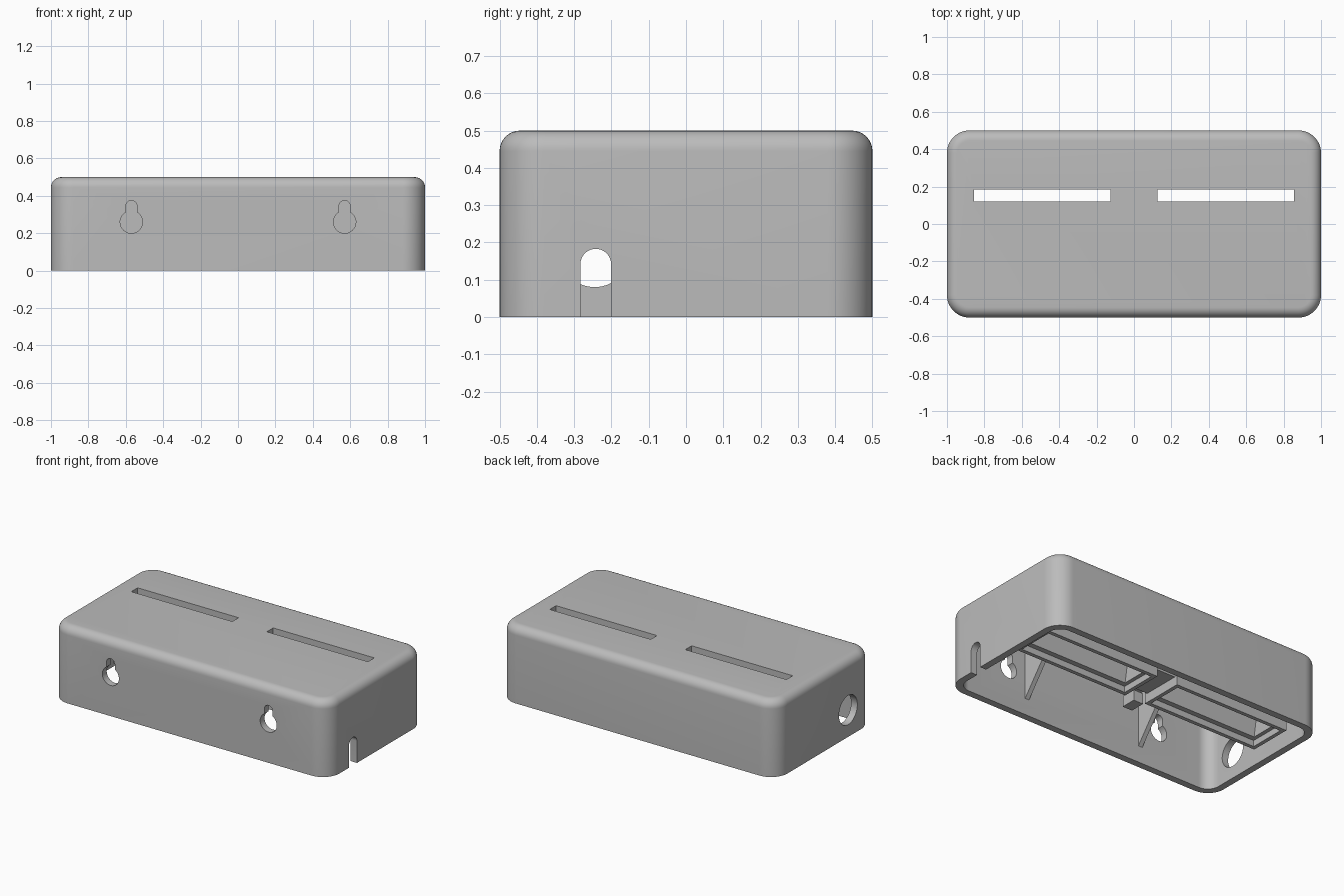
import bpy, bmesh, math
from mathutils import Vector

cube = bpy.data.objects.get("Cube")
if cube:
    bpy.data.objects.remove(cube, do_unlink=True)

grey = bpy.data.materials.new("plain_grey")
grey.use_nodes = True
COLOUR = (0.5, 0.5, 0.5, 1)
grey.diffuse_color = COLOUR
grey.node_tree.nodes["Principled BSDF"].inputs["Base Color"].default_value = COLOUR

WALL = 0.045
ROOF = 0.5 - WALL


def finish(name, bm):
    bmesh.ops.recalc_face_normals(bm, faces=bm.faces)
    mesh = bpy.data.meshes.new(name)
    bm.to_mesh(mesh)
    bm.free()
    mesh.materials.append(grey)
    obj = bpy.data.objects.new(name, mesh)
    bpy.context.collection.objects.link(obj)
    return obj


def make_box(bm, low, high):
    low, high = Vector(low), Vector(high)
    verts = bmesh.ops.create_cube(bm, size=1)["verts"]
    for v in verts:
        v.co = (low + high) / 2 + v.co * (high - low)


def box(name, low, high):
    bm = bmesh.new()
    make_box(bm, low, high)
    return finish(name, bm)


def rounded_box(name, low, high, corner, fillet):
    """Box with round upright corners and a filleted top rim."""
    bm = bmesh.new()
    make_box(bm, low, high)
    upright = [e for e in bm.edges if abs(e.verts[0].co.z - e.verts[1].co.z) > 0.1]
    bmesh.ops.bevel(bm, geom=upright, offset=corner, segments=12, profile=0.5, affect='EDGES')
    rim = [e for e in bm.edges if all(v.co.z > high[2] - 0.001 for v in e.verts)]
    bmesh.ops.bevel(bm, geom=rim, offset=fillet, segments=8, profile=0.5, affect='EDGES')
    return finish(name, bm)


def prism(name, profile, axis, start, end):
    """Extrude a 2D outline (across, z) along the x or y axis."""
    bm = bmesh.new()
    place = (lambda a, z: (start, a, z)) if axis == 'x' else (lambda a, z: (a, start, z))
    face = bm.faces.new([bm.verts.new(place(a, z)) for a, z in profile])
    new = bmesh.ops.extrude_face_region(bm, geom=[face])["geom"]
    shift = Vector((end - start, 0, 0)) if axis == 'x' else Vector((0, end - start, 0))
    bmesh.ops.translate(bm, vec=shift, verts=[g for g in new if isinstance(g, bmesh.types.BMVert)])
    return finish(name, bm)


def arc(centre, z, radius, start, end, steps):
    angles = [math.radians(start + (end - start) * i / steps) for i in range(steps + 1)]
    return [(centre + radius * math.cos(a), z + radius * math.sin(a)) for a in angles]


def cut(target, cutter):
    mod = target.modifiers.new("cut", 'BOOLEAN')
    mod.object = cutter
    mod.operation = 'DIFFERENCE'
    mod.solver = 'EXACT'
    bpy.context.view_layer.objects.active = target
    bpy.ops.object.modifier_apply(modifier=mod.name)
    bpy.data.objects.remove(cutter, do_unlink=True)


# Hollow housing, open underneath
housing = rounded_box("housing", (-1, -0.5, 0), (1, 0.5, 0.5), 0.12, 0.055)
cut(housing, rounded_box("cavity", (-1 + WALL, -0.5 + WALL, -0.1),
                         (1 - WALL, 0.5 - WALL, ROOF), 0.08, 0.02))

# Arched cable notch on the left wall, round cable hole on the right wall
arch = arc(-0.242, 0.142, 0.041, 0, 180, 16) + [(-0.283, -0.1), (-0.201, -0.1)]
cut(housing, prism("notch_cutter", arch, 'x', 0.9, 1.1))
cut(housing, prism("hole_cutter", arc(-0.245, 0.175, 0.095, 0, 348.75, 31), 'x', -1.1, -0.9))

for side, label in ((1, "left"), (-1, "right")):
    mid = side * 0.57
    # Keyhole for wall mounting
    keyhole = arc(mid, 0.345, 0.03, 0, 180, 12) + arc(mid, 0.26, 0.06, 120, 420, 28)
    cut(housing, prism("keyhole_cutter", keyhole, 'y', -0.6, -0.4))

    # Slot through the roof
    x0, x1 = sorted((side * 0.125, side * 0.855))
    cut(housing, box("slot_cutter", (x0, 0.12, 0.4), (x1, 0.185, 0.6)))

    # Hanging pocket under the slot: tapered inside with a stepped mouth
    pocket = box(label + "_pocket", (x0 - 0.05, 0.01, 0.06), (x1 + 0.05, 0.3, ROOF + 0.01))
    cut(pocket, box("mouth_cutter", (x0 - 0.025, 0.035, 0), (x1 + 0.025, 0.275, 0.1)))
    funnel = [(0.06, 0.05), (0.25, 0.05), (0.185, 0.4), (0.185, 0.6), (0.12, 0.6), (0.12, 0.4)]
    cut(pocket, prism("funnel_cutter", funnel, 'x', x0, x1))

    # Triangular gusset on the front wall
    gusset = [(-0.47, 0.09), (-0.17, ROOF + 0.01), (-0.47, ROOF + 0.01)]
    prism(label + "_gusset", gusset, 'x', side * 0.43 - 0.015, side * 0.43 + 0.015)

# Bridge and small catch between the pockets
box("pocket_bridge", (-0.08, 0.03, 0.12), (0.08, 0.28, ROOF + 0.01))
box("centre_catch", (-0.035, -0.06, 0.03), (0.035, 0.04, 0.1))

bpy.ops.object.select_all(action='DESELECT')
housing.select_set(True)
bpy.context.view_layer.objects.active = housing
bpy.ops.object.shade_smooth_by_angle(angle=math.radians(35))
